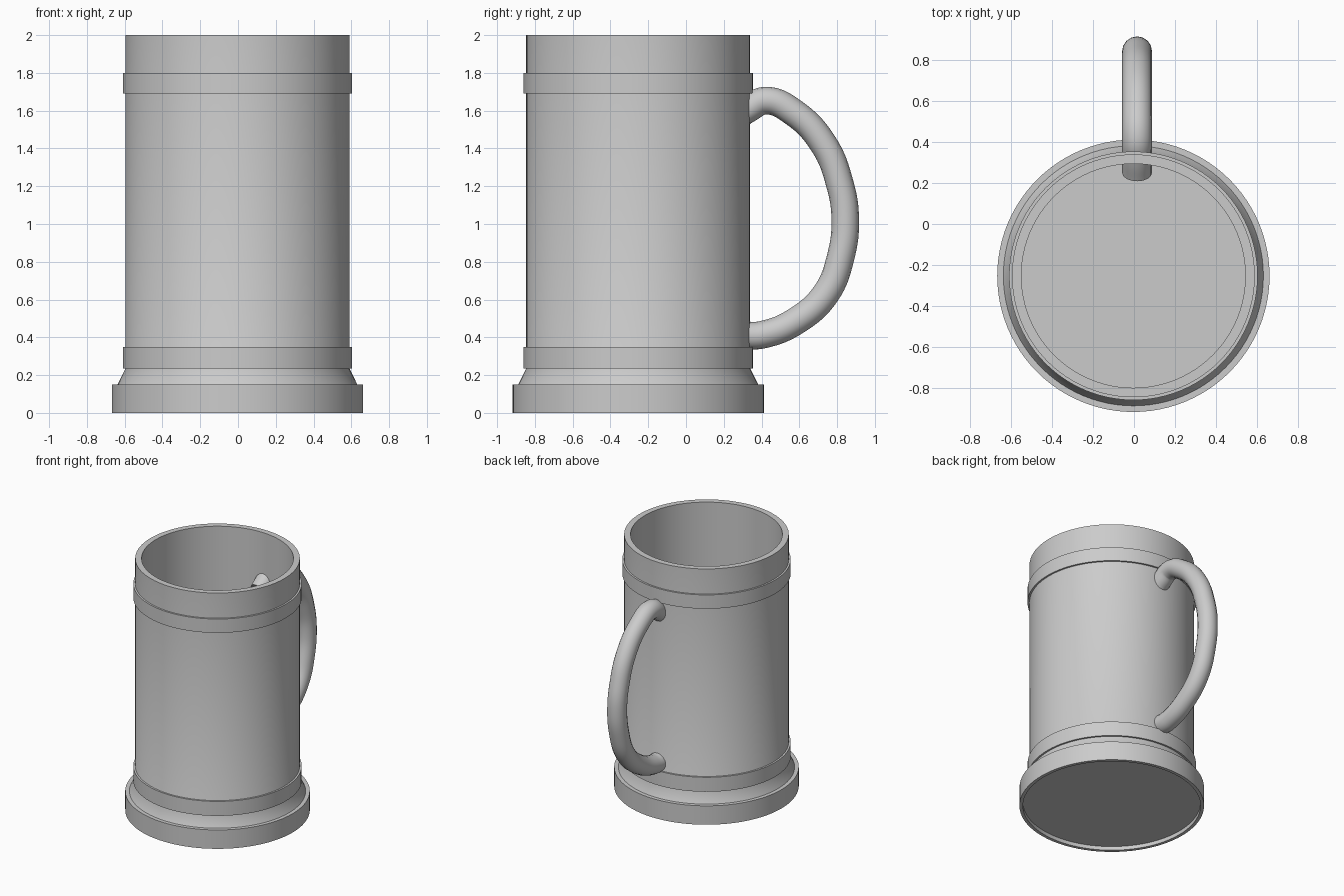
import bpy, bmesh, math
from mathutils import Vector

default = bpy.data.objects.get("Cube")
if default:
    bpy.data.objects.remove(default)

CENTRE = Vector((-0.003, -0.253, 0))
SIDES = 96

grey = bpy.data.materials.new("plain_grey")
grey.use_nodes = True
tone = (0.6, 0.6, 0.6, 1)
grey.diffuse_color = tone
grey.node_tree.nodes["Principled BSDF"].inputs["Base Color"].default_value = tone


def finish(obj):
    obj.data.materials.append(grey)
    bpy.ops.object.select_all(action="DESELECT")
    obj.select_set(True)
    bpy.context.view_layer.objects.active = obj
    bpy.ops.object.shade_smooth_by_angle(angle=math.radians(30))


def lathe(name, profile, closed=False):
    """Spin (radius, height) points about the mug's axis."""
    bm = bmesh.new()
    verts = [bm.verts.new((r, 0, z)) for r, z in profile]
    pairs = list(zip(verts, verts[1:] + verts[:1]))
    edges = [bm.edges.new(p) for p in (pairs if closed else pairs[:-1])]
    bmesh.ops.spin(bm, geom=verts + edges, axis=(0, 0, 1), cent=(0, 0, 0),
                   angle=math.tau, steps=SIDES)
    bmesh.ops.remove_doubles(bm, verts=bm.verts[:], dist=0.0001)
    bmesh.ops.recalc_face_normals(bm, faces=bm.faces[:])
    mesh = bpy.data.meshes.new(name)
    bm.to_mesh(mesh)
    bm.free()
    obj = bpy.data.objects.new(name, mesh)
    obj.location = CENTRE
    bpy.context.collection.objects.link(obj)
    finish(obj)


# Hollow cup with stepped foot and a shallow recess underneath
lathe("mug_body", [
    (0, 0.03), (0.64, 0.03), (0.64, 0), (0.665, 0), (0.665, 0.15),
    (0.635, 0.15), (0.593, 0.235), (0.593, 2), (0.547, 2),
    (0.547, 0.15), (0, 0.15)])

# Raised bands around the wall
for name, low, high in (("lower_band", 0.235, 0.35), ("upper_band", 1.69, 1.80)):
    lathe(name, [(0.58, low), (0.607, low), (0.607, high), (0.58, high)], True)

# Round tube handle, with its ends passing into the wall
path = [(0.25, 1.555), (0.33, 1.61), (0.42, 1.653), (0.57, 1.59), (0.73, 1.42),
        (0.815, 1.21), (0.843, 1.03), (0.82, 0.83), (0.74, 0.63), (0.58, 0.485),
        (0.41, 0.415), (0.33, 0.41), (0.28, 0.42)]
curve = bpy.data.curves.new("handle", "CURVE")
curve.dimensions = "3D"
curve.bevel_depth = 0.073
curve.bevel_resolution = 6
curve.resolution_u = 8
curve.use_fill_caps = True
spline = curve.splines.new("BEZIER")
spline.bezier_points.add(len(path) - 1)
for point, (y, z) in zip(spline.bezier_points, path):
    point.co = (0.015, y, z)
    point.handle_left_type = point.handle_right_type = "AUTO"
handle = bpy.data.objects.new("handle", curve)
bpy.context.collection.objects.link(handle)
bpy.ops.object.select_all(action="DESELECT")
handle.select_set(True)
bpy.context.view_layer.objects.active = handle
bpy.ops.object.convert(target="MESH")
finish(bpy.context.view_layer.objects.active)
